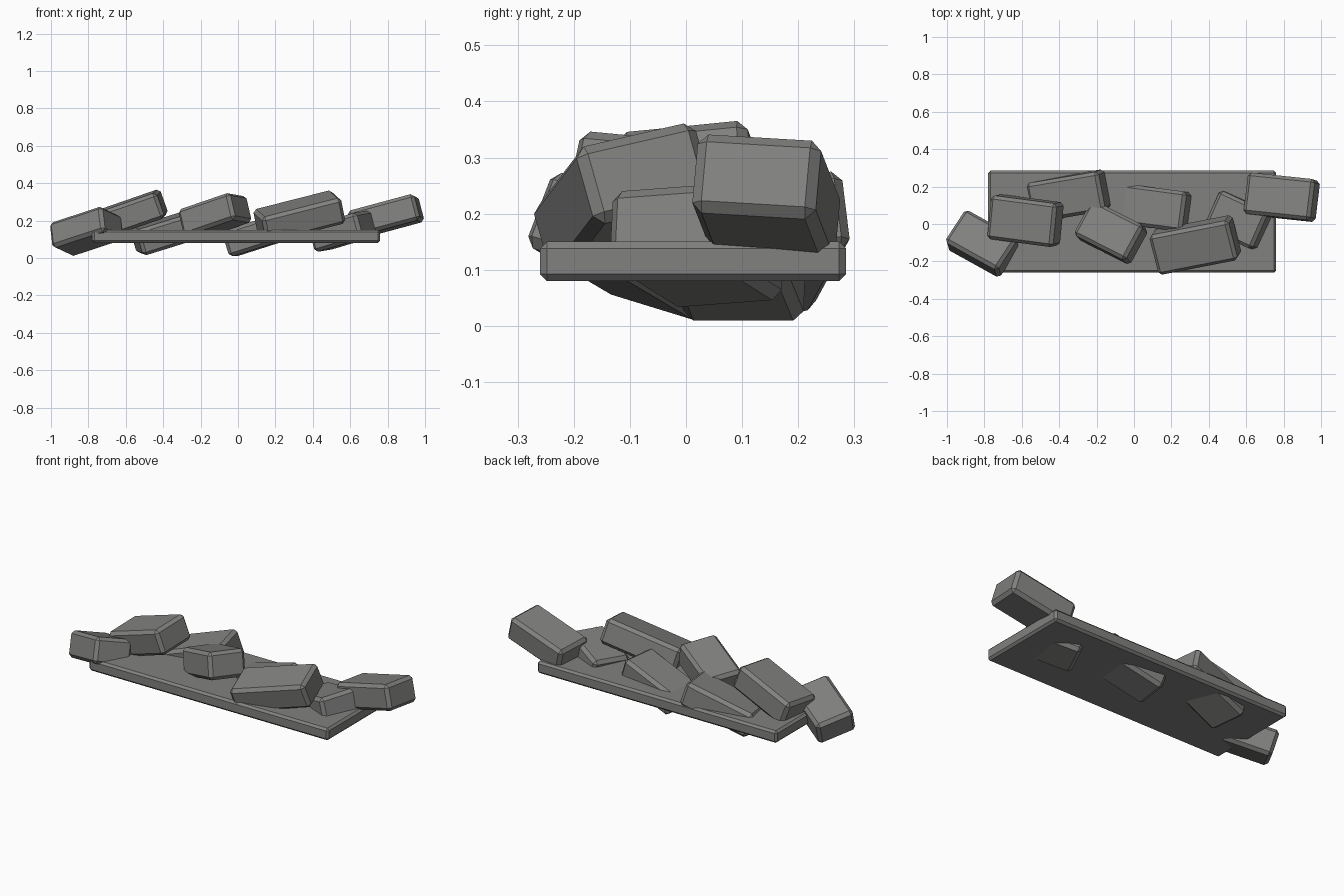
import bpy
from math import radians

if "Cube" in bpy.data.objects:
    bpy.data.objects.remove(bpy.data.objects["Cube"])

stone = bpy.data.materials.new("grey_stone")
stone.diffuse_color = (0.22, 0.22, 0.215, 1)
stone.use_nodes = True
stone.node_tree.nodes["Principled BSDF"].inputs["Base Color"].default_value = stone.diffuse_color


def block(name, centre, size, angles=(0, 0, 0), chamfer=0.018):
    """Chamfered box; angles are roll, upward pitch towards +x, and yaw."""
    bpy.ops.mesh.primitive_cube_add(size=1, location=centre)
    ob = bpy.context.object
    ob.name = name
    ob.scale = size
    bpy.ops.object.transform_apply(location=False, rotation=False, scale=True)
    roll, pitch, yaw = angles
    ob.rotation_euler = (radians(roll), radians(-pitch), radians(yaw))
    bev = ob.modifiers.new("chamfer", 'BEVEL')
    bev.width = chamfer
    bev.segments = 1
    ob.data.materials.append(stone)
    return ob


# Flat base slab
block("base_slab", (-0.01, 0.0125, 0.115), (1.54, 0.545, 0.07), chamfer=0.012)

# Tumbled bricks: centre, size, (roll, pitch, yaw)
bricks = {
    "brick_far_left": ((-0.81, -0.105, 0.142), (0.335, 0.215, 0.145), (-15, 16, -29)),
    "brick_left_top": ((-0.58, 0.018, 0.232), (0.375, 0.235, 0.145), (6, 19, -7.5)),
    "brick_left_back": ((-0.35, 0.15, 0.145), (0.41, 0.215, 0.145), (4, 17, 9.6)),
    "brick_middle_top": ((-0.123, -0.045, 0.225), (0.325, 0.215, 0.15), (-5, 17, -27)),
    "brick_middle_back": ((0.115, 0.085, 0.127), (0.36, 0.215, 0.145), (0, 17.5, -7.5)),
    "brick_right_front": ((0.328, -0.112, 0.222), (0.445, 0.225, 0.145), (13, 14, 11)),
    "brick_right_low": ((0.56, 0.02, 0.143), (0.295, 0.22, 0.145), (4, 15, -25)),
    "brick_far_right": ((0.79, 0.143, 0.222), (0.372, 0.222, 0.145), (-3.5, 15, -6)),
}
for name, (centre, size, angles) in bricks.items():
    block(name, centre, size, angles)
